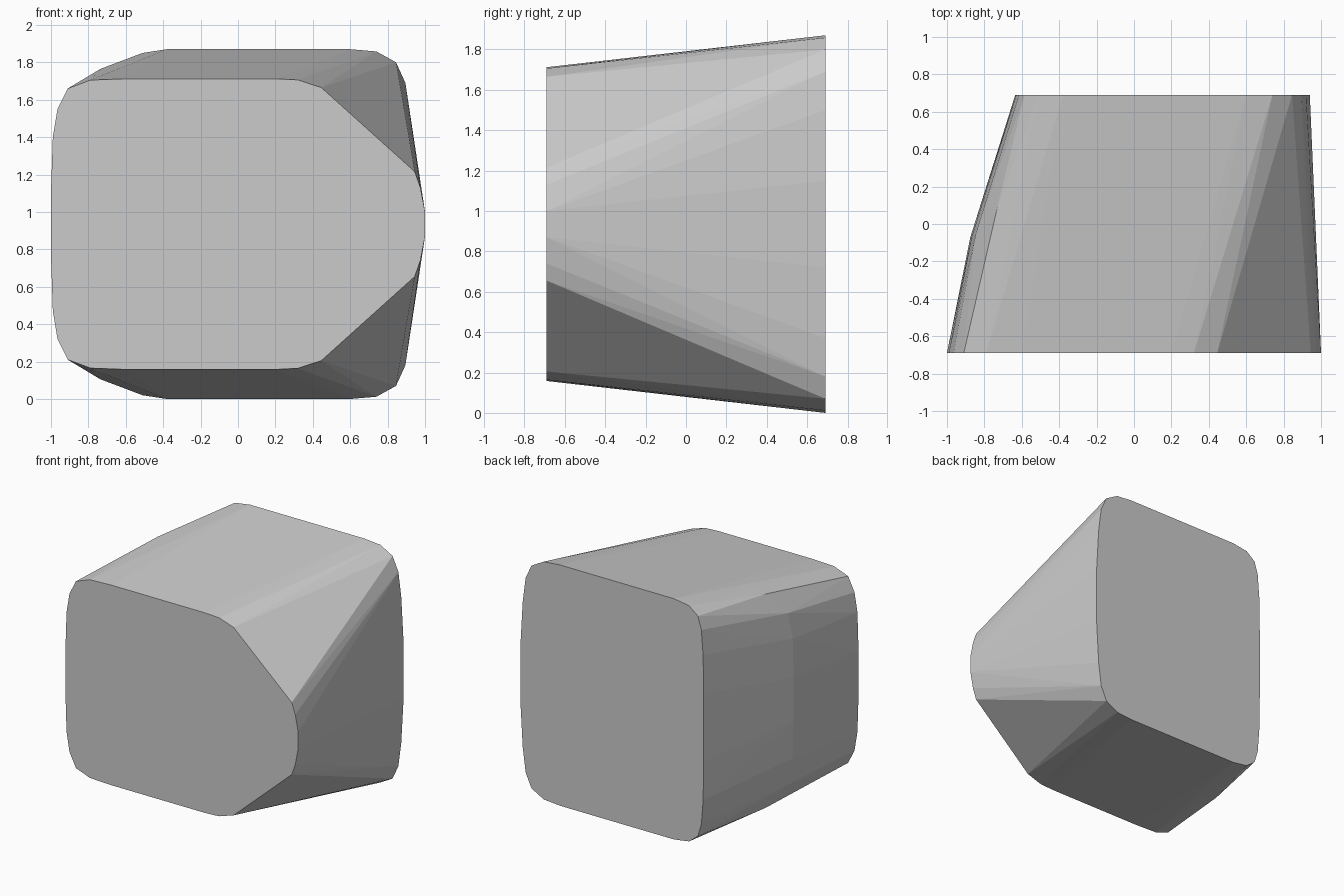
import bpy, bmesh

if "Cube" in bpy.data.objects:
    bpy.data.objects.remove(bpy.data.objects["Cube"])

Y = 0.69   # half depth
MID = 0.935  # height of the horizontal symmetry plane

# Upper half of each outline (x, z); the lower half is mirrored about MID
front = [(-1.0, 1.1), (-0.99, 1.4), (-0.965, 1.55), (-0.91, 1.66), (-0.79, 1.705),
         (-0.6, 1.712), (0.2, 1.712), (0.32, 1.706), (0.445, 1.665), (0.945, 1.215),
         (0.975, 1.13), (1.0, 1.0)]
back = [(-0.635, 1.2), (-0.63, 1.5), (-0.615, 1.69), (-0.585, 1.79), (-0.51, 1.85),
        (-0.38, 1.87), (0.6, 1.87), (0.74, 1.858), (0.845, 1.8), (0.895, 1.69),
        (0.92, 1.5), (0.94, 1.15)]
# Bulge half way along the left side (x, y, z)
bulge = [(-0.875, -0.07, 1.1), (-0.868, -0.07, 1.4), (-0.845, -0.05, 1.6),
         (-0.735, 0.07, 1.765)]

points = [(x, -Y, z) for x, z in front] + [(x, Y, z) for x, z in back] + bulge
points += [(x, y, 2 * MID - z) for x, y, z in points]

# Body: convex skin over the two end outlines and the bulge
bm = bmesh.new()
for p in points:
    bm.verts.new(p)
result = bmesh.ops.convex_hull(bm, input=bm.verts[:])
loose = [v for v in bm.verts if not v.link_faces]
bmesh.ops.delete(bm, geom=loose, context='VERTS')
bmesh.ops.dissolve_limit(bm, angle_limit=0.002, verts=bm.verts[:], edges=bm.edges[:])
bmesh.ops.recalc_face_normals(bm, faces=bm.faces[:])

mesh = bpy.data.meshes.new("tapered_block")
bm.to_mesh(mesh)
bm.free()
block = bpy.data.objects.new("tapered_block", mesh)
bpy.context.collection.objects.link(block)
